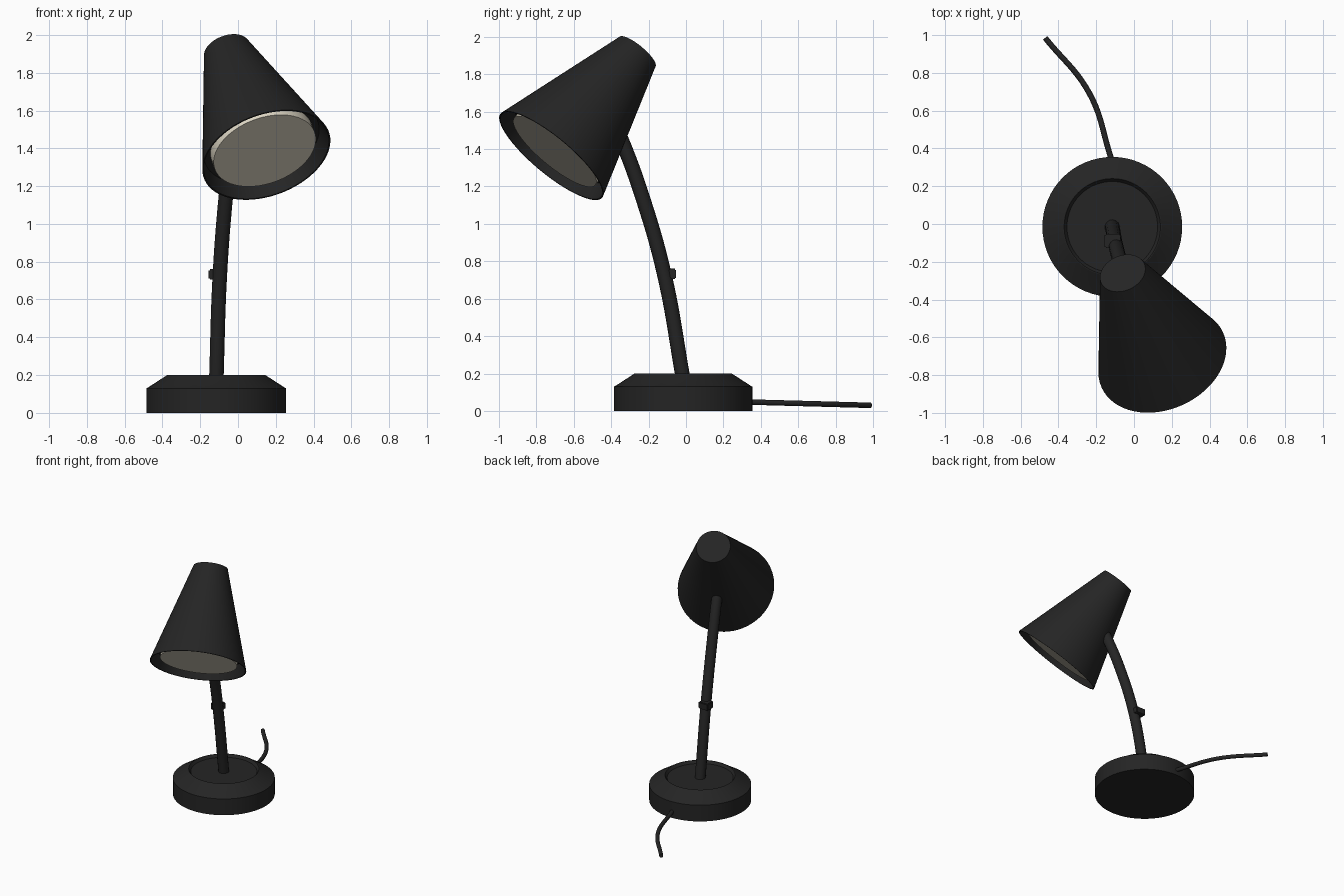
import bpy, bmesh, math
from mathutils import Vector, Matrix

cube = bpy.data.objects.get("Cube")
if cube:
    bpy.data.objects.remove(cube, do_unlink=True)


def material(name, rgb, roughness):
    mat = bpy.data.materials.new(name)
    mat.use_nodes = True
    mat.diffuse_color = (*rgb, 1)
    bsdf = mat.node_tree.nodes["Principled BSDF"]
    bsdf.inputs["Base Color"].default_value = (*rgb, 1)
    bsdf.inputs["Roughness"].default_value = roughness
    return mat


black = material("matte black", (0.018, 0.018, 0.018), 0.6)
cream = material("warm white", (0.72, 0.67, 0.55), 0.5)


def finish(obj, mat):
    obj.data.materials.append(mat)
    bpy.ops.object.select_all(action='DESELECT')
    obj.select_set(True)
    bpy.context.view_layer.objects.active = obj
    bpy.ops.object.shade_smooth_by_angle(angle=math.radians(30))
    return obj


def add_mesh(name, bm, mat):
    bmesh.ops.recalc_face_normals(bm, faces=bm.faces)
    mesh = bpy.data.meshes.new(name)
    bm.to_mesh(mesh)
    bm.free()
    obj = bpy.data.objects.new(name, mesh)
    bpy.context.collection.objects.link(obj)
    return finish(obj, mat)


def lathe(name, profile, mat, matrix, sides=64):
    """Spin a (radius, height) profile round the local z axis."""
    bm = bmesh.new()
    verts = [bm.verts.new((r, 0, z)) for r, z in profile]
    edges = [bm.edges.new(pair) for pair in zip(verts, verts[1:])]
    bmesh.ops.spin(bm, geom=verts + edges, cent=(0, 0, 0), axis=(0, 0, 1),
                   angle=2 * math.pi, steps=sides)
    bmesh.ops.remove_doubles(bm, verts=bm.verts, dist=0.0005)
    bmesh.ops.transform(bm, matrix=matrix, verts=bm.verts)
    return add_mesh(name, bm, mat)


def tube(name, points, radius, mat):
    """Round tube through a few points."""
    curve = bpy.data.curves.new(name, 'CURVE')
    curve.dimensions = '3D'
    curve.bevel_depth = radius
    curve.bevel_resolution = 5
    curve.use_fill_caps = True
    spline = curve.splines.new('BEZIER')
    spline.resolution_u = 10
    spline.bezier_points.add(len(points) - 1)
    for knot, co in zip(spline.bezier_points, points):
        knot.co = co
        knot.handle_left_type = knot.handle_right_type = 'AUTO'
    obj = bpy.data.objects.new(name, curve)
    bpy.context.collection.objects.link(obj)
    bpy.ops.object.select_all(action='DESELECT')
    obj.select_set(True)
    bpy.context.view_layer.objects.active = obj
    bpy.ops.object.convert(target='MESH')
    return finish(bpy.context.object, mat)


# Base with chamfered shoulder and shallow dished top
base_spot = Matrix.Translation((-0.115, -0.015, 0))
lathe("base", [(0, 0), (0.37, 0), (0.37, 0.13), (0.362, 0.134), (0.26, 0.2),
               (0.255, 0.2), (0.24, 0.18), (0, 0.18)], black, base_spot)

# Bent stem, ending inside the shade
tube("stem", [(-0.115, -0.015, 0.17), (-0.096, -0.116, 0.73),
              (-0.064, -0.235, 1.15), (-0.03, -0.345, 1.45),
              (-0.015, -0.39, 1.55)], 0.039, black)

# Switch block on the stem
bm = bmesh.new()
bmesh.ops.create_cube(bm, size=1, matrix=Matrix.Translation((-0.113, -0.09, 0.733))
                      @ Matrix.Diagonal((0.084, 0.075, 0.055, 1)))
bmesh.ops.bevel(bm, geom=bm.edges[:], offset=0.006, segments=2, affect='EDGES')
add_mesh("stem_switch", bm, black)

# Power cord trailing on the table
tube("cord", [(-0.09, 0.25, 0.05), (-0.125, 0.36, 0.047), (-0.235, 0.69, 0.038),
              (-0.47, 0.985, 0.03)], 0.015, black)

# Hollow tilted shade: local z runs from the closed cap to the open rim
cap = Vector((-0.06, -0.26, 1.92))
rim = Vector((0.15, -0.72, 1.365))
axis = rim - cap
length = axis.length
tilt = Matrix.Translation(cap) @ axis.to_track_quat('Z', 'Y').to_matrix().to_4x4()
lathe("shade", [(0, 0), (0.125, 0), (0.353, length), (0.345, length),
                (0.121, 0.012), (0, 0.012)], black, tilt)

# Light panel set just inside the rim, on a dark backing plate
face = length - 0.03
lathe("light_panel", [(0, face - 0.06), (0.282, face - 0.06),
                      (0.282, face), (0, face)], cream, tilt)
lathe("panel_backing", [(0, face - 0.08), (0.318, face - 0.08),
                        (0.318, face - 0.06), (0, face - 0.06)], black, tilt)
